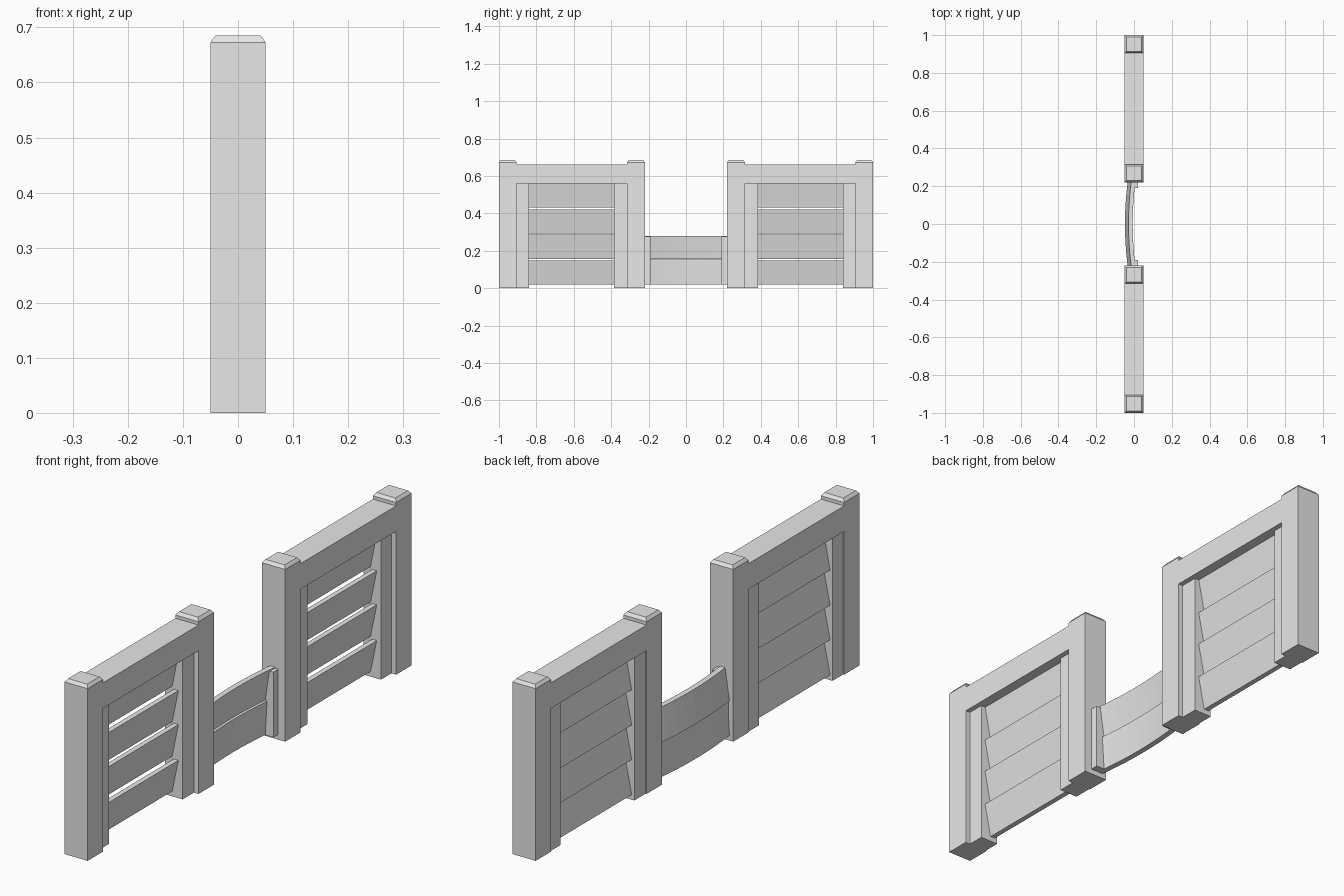
import bpy, bmesh

if "Cube" in bpy.data.objects:
    bpy.data.objects.remove(bpy.data.objects["Cube"])

mat = bpy.data.materials.new("pale grey")
mat.diffuse_color = (0.8, 0.8, 0.8, 1)
mat.use_nodes = True
mat.node_tree.nodes["Principled BSDF"].inputs["Base Color"].default_value = mat.diffuse_color


def finish(name, bm):
    bmesh.ops.recalc_face_normals(bm, faces=bm.faces)
    me = bpy.data.meshes.new(name)
    bm.to_mesh(me)
    bm.free()
    me.materials.append(mat)
    ob = bpy.data.objects.new(name, me)
    bpy.context.collection.objects.link(ob)
    return ob


def loft(name, rings):
    """Join a row of equal rings into a closed solid."""
    bm = bmesh.new()
    vs = [[bm.verts.new(p) for p in r] for r in rings]
    n = len(vs[0])
    for a, b in zip(vs, vs[1:]):
        for i in range(n):
            bm.faces.new((a[i], a[(i + 1) % n], b[(i + 1) % n], b[i]))
    bm.faces.new(vs[0])
    bm.faces.new(vs[-1])
    return finish(name, bm)


def rect(x0, x1, y0, y1, z):
    return [(x0, y0, z), (x1, y0, z), (x1, y1, z), (x0, y1, z)]


def box(name, x0, x1, y0, y1, z0, z1):
    return loft(name, [rect(x0, x1, y0, y1, z0), rect(x0, x1, y0, y1, z1)])


def plank(name, y0, y1, z0, z1, xb, xt, th, bow=0.0, segs=1):
    """Board leaning from xb (bottom) to xt (top), bowed towards -x."""
    rings = []
    for i in range(segs + 1):
        t = i / segs
        y = y0 + (y1 - y0) * t
        d = -bow * (1 - (2 * t - 1) ** 2)
        rings.append([(xb + d, y, z0), (xb + th + d, y, z0),
                      (xt + th + d, y, z1), (xt + d, y, z1)])
    return loft(name, rings)


for s, side in ((-1, "left"), (1, "right")):
    def span(a, b):
        return sorted((s * a, s * b))

    # posts with chamfered tops
    for a, b, nm in ((0.22, 0.315, "inner"), (0.905, 1.0, "outer")):
        y0, y1 = span(a, b)
        c = 0.009
        loft(f"{side}_{nm}_post", [rect(-.05, .05, y0, y1, 0),
                                   rect(-.05, .05, y0, y1, .673),
                                   rect(-.05 + c, .05 - c, y0 + c, y1 - c, .685)])
    # top beam
    box(f"{side}_top_beam", -.05, .05, *span(.315, .905), .56, .66)
    # recessed jambs
    box(f"{side}_inner_jamb", -.046, .03, *span(.315, .385), 0, .56)
    box(f"{side}_outer_jamb", -.046, .03, *span(.84, .905), 0, .56)
    # overlapping leaning boards
    for i, (z0, z1) in enumerate(((.02, .148), (.157, .288), (.292, .421), (.43, .565))):
        plank(f"{side}_panel_board_{i + 1}", *span(.37, .85), z0, z1, -.035, -.008, .02)
    # end strip of the low gate
    y0, y1 = span(.19, .225)
    loft(f"{side}_gate_strip", [rect(-.03, .02, y0, y1, .02),
                                rect(-.03, .02, y0, y1, .18),
                                rect(-.012, .02, y0, y1, .275)])

# bowed gate boards
plank("gate_lower_board", -.22, .22, .02, .154, -.034, -.026, .022, .014, 8)
plank("gate_upper_board", -.22, .22, .156, .28, -.034, -.015, .022, .014, 8)
